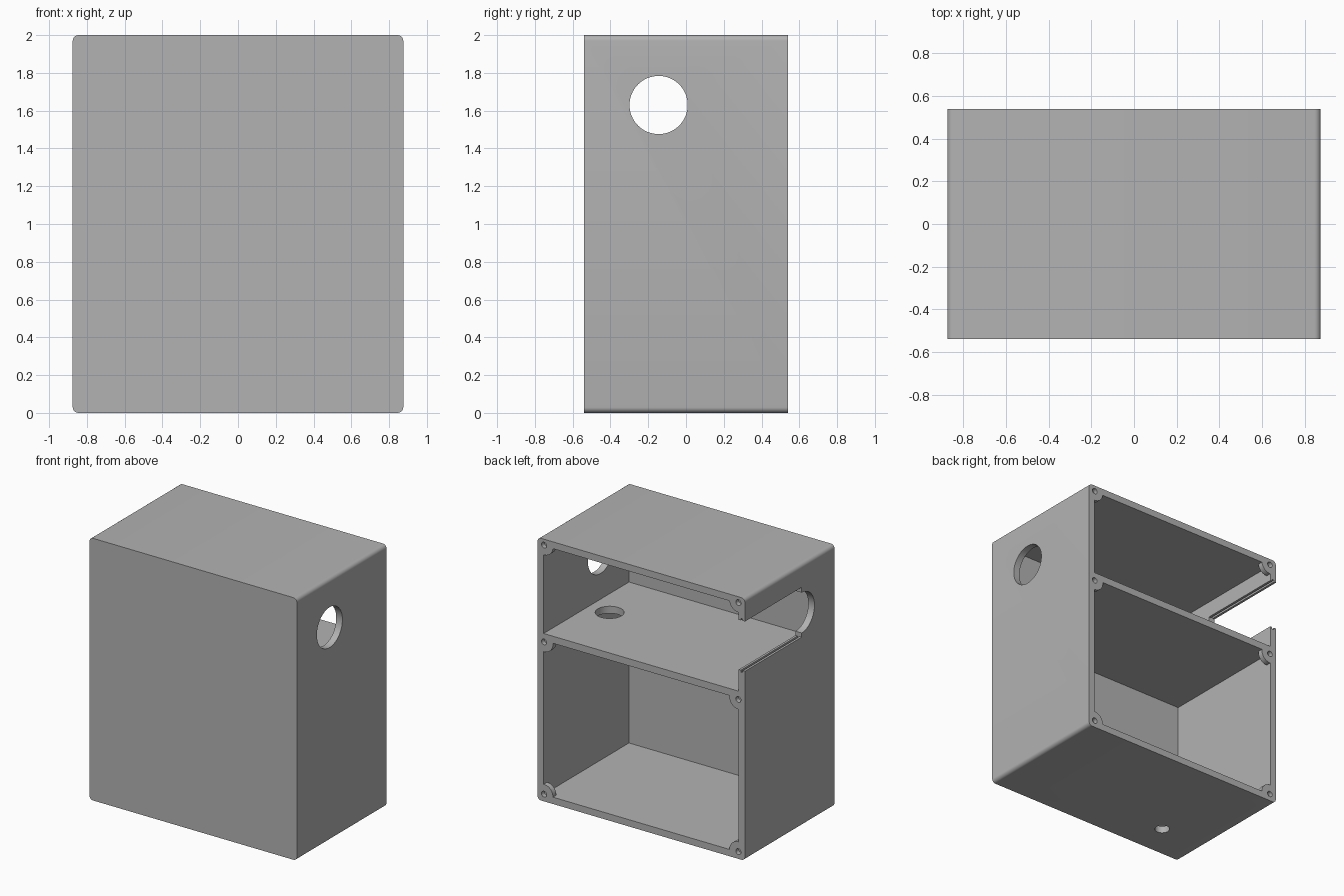
import bpy
import bmesh
from math import radians
from mathutils import Matrix

if "Cube" in bpy.data.objects:
    bpy.data.objects.remove(bpy.data.objects["Cube"])

W, D, H = 0.875, 0.54, 2.0      # half width, half depth, height
WALL = 0.052
SHELF_LOW, SHELF_TOP = 1.226, 1.28
HOLE_Y, HOLE_Z, HOLE_R = -0.145, 1.63, 0.154
SCREW = 0.055                   # screw centre inset from the outside

grey = bpy.data.materials.new("plain grey")
grey.use_nodes = True
grey.diffuse_color = (0.45, 0.45, 0.45, 1)
grey.node_tree.nodes["Principled BSDF"].inputs["Base Color"].default_value = (0.45, 0.45, 0.45, 1)


def finish(name, bm):
    mesh = bpy.data.meshes.new(name)
    bm.to_mesh(mesh)
    bm.free()
    mesh.materials.append(grey)
    obj = bpy.data.objects.new(name, mesh)
    bpy.context.collection.objects.link(obj)
    return obj


def box(name, low, high, rounding=0):
    bm = bmesh.new()
    bmesh.ops.create_cube(bm, size=1)
    for v in bm.verts:
        v.co = [high[i] if v.co[i] > 0 else low[i] for i in range(3)]
    if rounding:  # round only the edges running front to back
        edges = [e for e in bm.edges if abs(e.verts[0].co.y - e.verts[1].co.y) > 0.1]
        bmesh.ops.bevel(bm, geom=edges, offset=rounding, segments=6, profile=0.5, affect='EDGES')
    return finish(name, bm)


def cylinder(name, centre, radius, length, axis, sides=48):
    bm = bmesh.new()
    turn = {'X': Matrix.Rotation(radians(90), 4, 'Y'),
            'Y': Matrix.Rotation(radians(90), 4, 'X'),
            'Z': Matrix.Identity(4)}[axis]
    bmesh.ops.create_cone(bm, cap_ends=True, segments=sides, radius1=radius, radius2=radius,
                          depth=length, matrix=Matrix.Translation(centre) @ turn)
    return finish(name, bm)


def cut(target, cutter):
    mod = target.modifiers.new("cut", 'BOOLEAN')
    mod.operation = 'DIFFERENCE'
    mod.solver = 'EXACT'
    mod.object = cutter
    bpy.context.view_layer.objects.active = target
    bpy.ops.object.modifier_apply(modifier=mod.name)
    bpy.data.objects.remove(cutter)


# Outer body with rounded long edges
body = box("cabinet_body", (-W, -D, 0), (W, D, H), 0.03)

# Two compartments open at the back, leaving corner bosses for screws
screw_rows = {"lower": (SCREW, SHELF_LOW - 0.01), "upper": (H - SCREW + 0.01,)}
spans = {"lower": (WALL, SHELF_LOW), "upper": (SHELF_TOP, H - WALL)}
for part, (z0, z1) in spans.items():
    cavity = box(part + "_cavity", (-W + WALL, -D + WALL, z0), (W - WALL, D + 0.1, z1))
    for z in screw_rows[part]:
        for x in (-W + SCREW, W - SCREW):
            cut(cavity, cylinder("boss", (x, D + 0.08, z), 0.075, 0.24, 'Y'))
    cut(body, cavity)

# Screw holes
for z in screw_rows["lower"] + screw_rows["upper"]:
    for x in (-W + SCREW, W - SCREW):
        cut(body, cylinder("screw_hole", (x, D, z), 0.022, 0.07, 'Y', 24))

# Round openings through both sides, the shelf and the floor
cut(body, cylinder("side_hole", (0, HOLE_Y, HOLE_Z), HOLE_R, 3, 'X', 64))
cut(body, cylinder("shelf_hole", (0.648, -0.005, SHELF_LOW), 0.1, 0.2, 'Z'))
cut(body, cylinder("floor_hole", (-0.49, -0.27, 0), 0.053, 0.2, 'Z'))

# Slot in one side, open at the back, with a thin guide groove in its edges
cut(body, box("slot", (-W - 0.1, HOLE_Y, HOLE_Z - 0.185), (-W + 0.1, D + 0.1, HOLE_Z + 0.195)))
cut(body, box("groove", (-W + 0.018, HOLE_Y, HOLE_Z - 0.2),
              (-W + 0.034, D + 0.1, HOLE_Z + 0.21)))

# Smooth the curved faces, keep the corners sharp
bpy.ops.object.select_all(action='DESELECT')
body.select_set(True)
bpy.context.view_layer.objects.active = body
bpy.ops.object.shade_smooth_by_angle(angle=radians(30))
